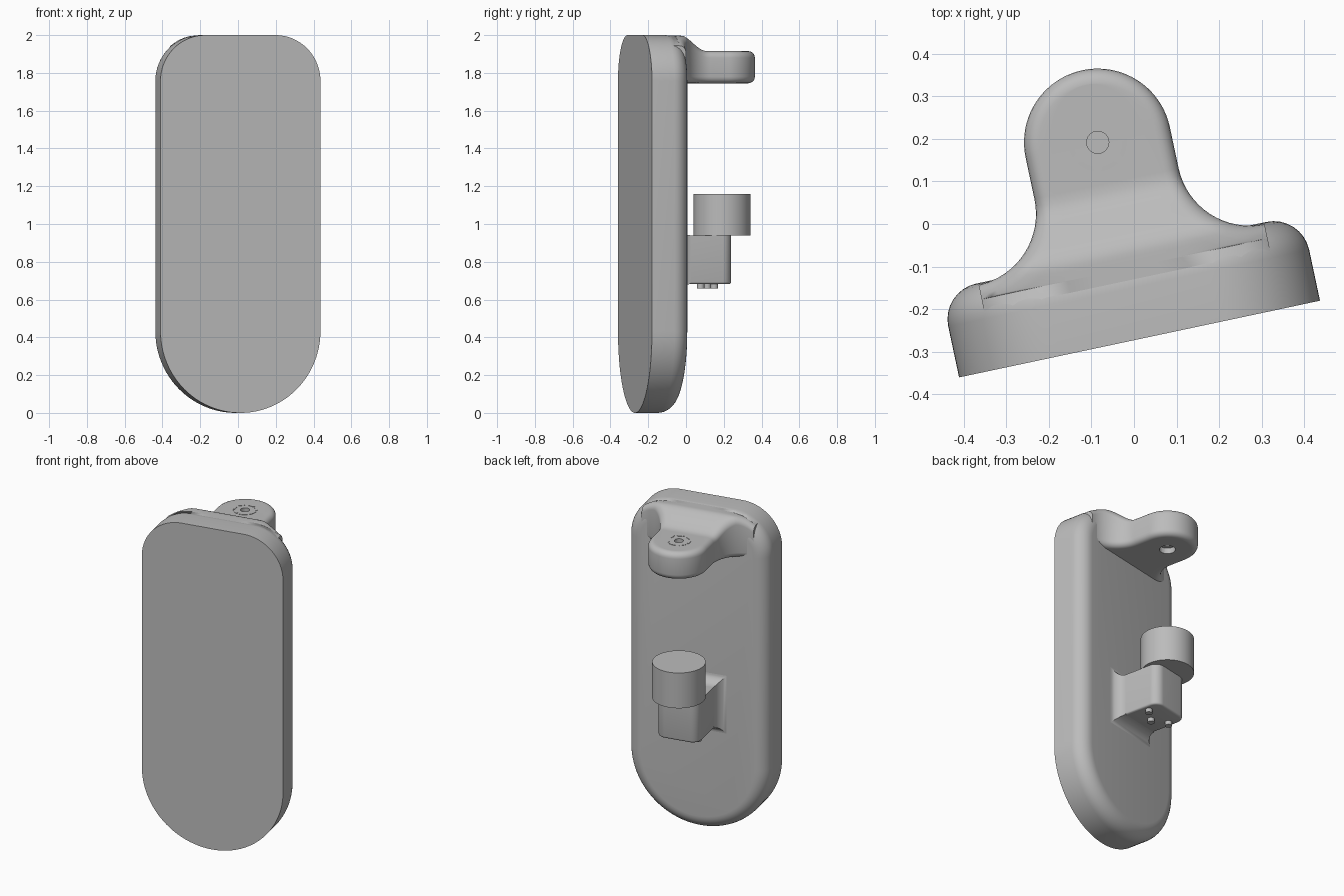
import bpy, bmesh, math
from mathutils import Vector

cube = bpy.data.objects.get("Cube")
if cube:
    bpy.data.objects.remove(cube, do_unlink=True)

GREY = 0.5
mat = bpy.data.materials.new("plain grey")
mat.use_nodes = True
mat.diffuse_color = (GREY, GREY, GREY, 1)
mat.node_tree.nodes["Principled BSDF"].inputs["Base Color"].default_value = (GREY, GREY, GREY, 1)

TURN = math.radians(12)      # whole piece is turned about z
AXIS = 0.472                 # depth of the shared vertical axis
DEPTH = 0.207                # thickness of the backplate
TOP_R = 0.243                # top corner radius of the backplate
HALF = 0.433                 # half width of the backplate


def finish(name, bm, smooth=True):
    """Turn a bmesh into a placed, coloured and shaded object."""
    bmesh.ops.recalc_face_normals(bm, faces=bm.faces)
    me = bpy.data.meshes.new(name)
    bm.to_mesh(me)
    bm.free()
    ob = bpy.data.objects.new(name, me)
    bpy.context.collection.objects.link(ob)
    ob.location = (0.013, -0.27, 0)
    ob.rotation_euler.z = TURN
    me.materials.append(mat)
    if smooth:
        bpy.ops.object.select_all(action="DESELECT")
        ob.select_set(True)
        bpy.context.view_layer.objects.active = ob
        bpy.ops.object.shade_smooth_by_angle(angle=math.radians(35))
    return ob


def arc(cx, cy, r, a0, a1, n=16):
    angles = [math.radians(a0 + (a1 - a0) * i / n) for i in range(n + 1)]
    return [(cx + r * math.cos(a), cy + r * math.sin(a)) for a in angles]


def prism(bm, points, direction):
    """Extrude a closed loop of 3D points."""
    face = bm.faces.new([bm.verts.new(p) for p in points])
    res = bmesh.ops.extrude_face_region(bm, geom=[face])
    verts = [g for g in res["geom"] if isinstance(g, bmesh.types.BMVert)]
    bmesh.ops.translate(bm, verts=verts, vec=direction)


def round_rim(bm, test, size, segments):
    edges = [e for e in bm.edges if all(test(v.co) for v in e.verts)]
    bmesh.ops.bevel(bm, geom=edges, offset=size, segments=segments,
                    profile=0.5, affect="EDGES", clamp_overlap=True)


def cylinder(bm, u, v, r, z0, z1, n=48):
    prism(bm, [(x, y, z0) for x, y in arc(u, v, r, 0, 360, n)[:-1]], (0, 0, z1 - z0))


# Backplate: full round bottom, rounded top corners, soft rear rim
bm = bmesh.new()
outline = arc(0, HALF, HALF, 180, 360, 48)
outline += arc(HALF - TOP_R, 2 - TOP_R, TOP_R, 0, 90)
outline += arc(TOP_R - HALF, 2 - TOP_R, TOP_R, 90, 180)
prism(bm, [(x, 0, z) for x, z in outline], (0, DEPTH, 0))
round_rim(bm, lambda c: c.y > DEPTH - 0.001, 0.085, 8)
finish("backplate", bm)

# Upper arm: rounded tongue that sweeps out of the backplate
LOW, HIGH, R, ROUND, FILLET = 1.745, 1.915, 0.173, 0.035, 0.17


def arm_top(u, v):
    t = min(max((v - 0.2) / 0.16, 0), 1)
    sweep = 1.998 + (HIGH - 1.998) * t * t * (3 - 2 * t)
    over = max(abs(u) - (HALF - TOP_R), 0)
    return min(sweep, 1.99 - TOP_R + math.sqrt(max(TOP_R ** 2 - over ** 2, 0)) + 0.008)


half = []                    # points with outward normals, from plate to tip
cx, cy = R + FILLET, DEPTH - 0.004 + FILLET
half.append((Vector((cx, 0.08)), Vector((0, 1))))
for p in arc(cx, cy, FILLET, 270, 180):
    half.append((Vector(p), (Vector((cx, cy)) - Vector(p)).normalized()))
for p in arc(0, AXIS, R, 0, 90, 20):
    half.append((Vector(p), (Vector(p) - Vector((0, AXIS))).normalized()))
mirror = [(Vector((-p.x, p.y)), Vector((-n.x, n.y))) for p, n in reversed(half[:-1])]
full = half + mirror

bm = bmesh.new()
layers = []
STEPS, COLS = 5, 10
for side in ("low", "high"):
    for k in range(STEPS + 1):
        a = math.pi / 2 * (k if side == "low" else STEPS - k) / STEPS
        inset, drop = ROUND * (1 - math.sin(a)), ROUND * (1 - math.cos(a))
        ring = []
        for p, n in full:
            q = p - n * inset
            z = LOW + drop if side == "low" else arm_top(q.x, q.y) - drop
            ring.append(bm.verts.new((q.x, q.y, z)))
        layers.append(ring)
for lo, hi in zip(layers, layers[1:]):
    for j in range(len(full) - 1):
        bm.faces.new((lo[j], lo[j + 1], hi[j + 1], hi[j]))
for ring, top in ((layers[0], False), (layers[-1], True)):
    rows = []
    for j in range(len(half) - 1):
        a, b = ring[j], ring[-1 - j]
        row = [a]
        for i in range(1, COLS):
            c = a.co.lerp(b.co, i / COLS)
            row.append(bm.verts.new((c.x, c.y, arm_top(c.x, c.y) if top else LOW)))
        rows.append(row + [b])
    rows.append([ring[len(half) - 1]] * (COLS + 1))
    for r0, r1 in zip(rows, rows[1:]):
        for i in range(COLS):
            bm.faces.new(list(dict.fromkeys((r0[i], r0[i + 1], r1[i + 1], r1[i]))))
bmesh.ops.holes_fill(bm, edges=[e for e in bm.edges if e.is_boundary], sides=0)
arm = finish("upper_arm", bm)

# Bore through the arm, wider underneath
for name, r, z0, z1 in (("bore_cutter", 0.026, 1.6, 2.1), ("recess_cutter", 0.045, 1.6, 1.78)):
    bm = bmesh.new()
    cylinder(bm, 0, AXIS, r, z0, z1, 32)
    cutter = finish(name, bm, False)
    cutter.hide_render = True
    cutter.hide_viewport = True
    mod = arm.modifiers.new(name, "BOOLEAN")
    mod.operation = "DIFFERENCE"
    mod.solver = "EXACT"
    mod.object = cutter

# Ring of thin plates around the bore
bm = bmesh.new()
for i in range(7):
    mid = 78 + i * 360 / 7
    loop = arc(0, AXIS, 0.069, mid - 20, mid + 20, 6) + arc(0, AXIS, 0.057, mid + 14, mid - 14, 6)
    prism(bm, [(x, y, HIGH - 0.004) for x, y in loop], (0, 0, 0.006))
finish("ring_plates", bm, False)

# Lower block with rounded rear corners
B_LOW, B_HIGH, B_HALF, B_BACK, B_R = 0.682, 0.94, 0.13, 0.503, 0.055
bm = bmesh.new()
loop = [(-B_HALF, 0.1), (B_HALF, 0.1)]
loop += arc(B_HALF - B_R, B_BACK - B_R, B_R, 0, 90, 10)
loop += arc(B_R - B_HALF, B_BACK - B_R, B_R, 90, 180, 10)
prism(bm, [(x, y, B_LOW) for x, y in loop], (0, 0, B_HIGH - B_LOW))
round_rim(bm, lambda c: c.z < B_LOW + 0.001, 0.012, 3)
finish("lower_block", bm)

# Flared root where the block meets the backplate
bm = bmesh.new()
FLARE, prev = 0.07, None
for k in range(9):
    a = math.pi / 2 * k / 8
    v = DEPTH - 0.003 + FLARE * (1 - math.cos(a))
    f = FLARE * (1 - math.sin(a))
    w, lo, hi = B_HALF + f, B_LOW - f, B_HIGH + f
    ring = [bm.verts.new(c) for c in ((-w, v, lo), (w, v, lo), (w, v, hi), (-w, v, hi))]
    if prev:
        for i in range(4):
            bm.faces.new((prev[i], prev[(i + 1) % 4], ring[(i + 1) % 4], ring[i]))
    else:
        bm.faces.new(ring)
    prev = ring
bm.faces.new(prev)
finish("block_root", bm)

# Round post standing on the block
bm = bmesh.new()
cylinder(bm, 0, AXIS, 0.151, B_HIGH, 1.16, 64)
finish("post", bm)

# Three studs below the block
bm = bmesh.new()
for u, v in ((-0.09, 0.41), (0, 0.355), (0.09, 0.41)):
    cylinder(bm, u, v, 0.02, 0.658, 0.7, 20)
finish("studs", bm)
